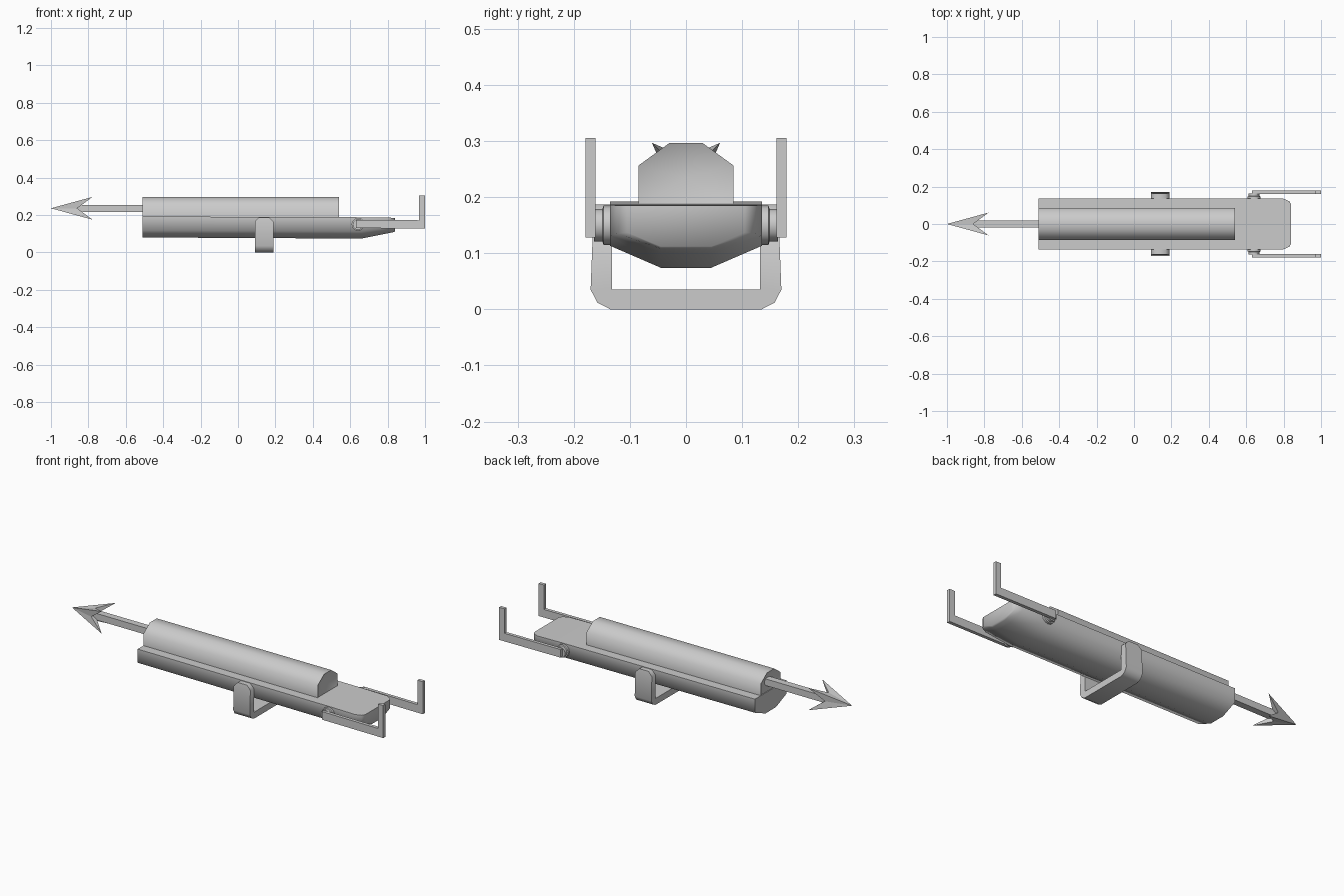
import bpy, bmesh, math

if "Cube" in bpy.data.objects:
    bpy.data.objects.remove(bpy.data.objects["Cube"])


def add_mesh(name, verts, faces, smooth=None):
    me = bpy.data.meshes.new(name)
    me.from_pydata(verts, [], faces)
    bm = bmesh.new()
    bm.from_mesh(me)
    bmesh.ops.recalc_face_normals(bm, faces=bm.faces)
    bm.to_mesh(me)
    bm.free()
    ob = bpy.data.objects.new(name, me)
    bpy.context.collection.objects.link(ob)
    if smooth:
        bpy.ops.object.select_all(action='DESELECT')
        ob.select_set(True)
        bpy.context.view_layer.objects.active = ob
        bpy.ops.object.shade_smooth_by_angle(angle=math.radians(smooth))
    return ob


def loft(name, rings, smooth=None, centres=None):
    """Skin equal-length rings; caps are flat, or fans to the given centres."""
    n = len(rings[0])
    verts = [p for r in rings for p in r]
    faces = [(a * n + i, a * n + (i + 1) % n, (a + 1) * n + (i + 1) % n, (a + 1) * n + i)
             for a in range(len(rings) - 1) for i in range(n)]
    for k, start in enumerate((0, (len(rings) - 1) * n)):
        if centres:
            c = len(verts)
            verts.append(centres[k])
            faces += [(start + i, start + (i + 1) % n, c) for i in range(n)]
        else:
            faces.append(tuple(range(start, start + n)))
    return add_mesh(name, verts, faces, smooth)


def mirrored(half):
    return half + [(-y, z) for y, z in reversed(half)]


# Lower trough body, tapering upward at the rear
def body_ring(x, top, side, bottom, w, wb):
    return [(x, y, z) for y, z in mirrored([(w, top), (w, side), (wb, bottom)])]


loft("lower_body", [body_ring(-0.51, 0.192, 0.118, 0.080, 0.135, 0.045),
                    body_ring(0.66, 0.188, 0.113, 0.074, 0.135, 0.045),
                    body_ring(0.80, 0.186, 0.131, 0.102, 0.135, 0.045),
                    body_ring(0.83, 0.185, 0.135, 0.108, 0.122, 0.045),
                    body_ring(0.84, 0.185, 0.137, 0.112, 0.105, 0.045)], 70)

# Upper barrel with shallow dished ends
section = mirrored([(0.03, 0.296), (0.085, 0.256), (0.085, 0.185)])
loft("barrel", [[(x, y, z) for y, z in section] for x in (-0.51, 0.54)], 70,
     [(-0.48, 0, 0.235), (0.51, 0, 0.235)])

# U-shaped carrying bracket: inner y,z / outer y,z / half width in x
half = [(0.132, 0.187, 0.162, 0.187, 0.028), (0.132, 0.165, 0.165, 0.165, 0.05),
        (0.132, 0.04, 0.170, 0.035, 0.05), (0.132, 0.035, 0.158, 0.012, 0.05),
        (0.128, 0.035, 0.135, 0.0, 0.05)]
path = half + [(-a, b, -c, d, w) for a, b, c, d, w in reversed(half)]
loft("bracket", [[(0.14 - w, a, b), (0.14 + w, a, b), (0.14 + w, c, d), (0.14 - w, c, d)]
                 for a, b, c, d, w in path], 50)

# Rear handles and their pivots, on both sides
outline = [(0.63, 0.13), (1.0, 0.128), (1.0, 0.305), (0.968, 0.305), (0.968, 0.172), (0.63, 0.174)]
for s, side in ((1, "left"), (-1, "right")):
    loft("handle_" + side, [[(x, s * y, z) for x, z in outline] for y in (0.161, 0.179)])
    rings = []
    for y, r in ((0.13, 0.035), (0.147, 0.035), (0.149, 0.029), (0.164, 0.029)):
        rings.append([(0.642 + r * math.cos(t * math.pi / 6), s * y,
                       0.15 + r * math.sin(t * math.pi / 6)) for t in range(12)])
    loft("pivot_" + side, rings, 40)

# Harpoon shaft
loft("harpoon_shaft", [[(x, y, z) for y, z in mirrored([(0.018, 0.253), (0.018, 0.217)])]
                       for x in (-0.88, -0.47)])

# Four-barbed harpoon head with notches between the barbs
verts = [(-1.0, 0, 0.236), (-0.86, 0, 0.236)]
for i in range(8):
    a = math.pi / 4 * (i + 1)
    x, r = (-0.778, 0.086) if i % 2 == 0 else (-0.86, 0.034)
    verts.append((x, r * math.cos(a), 0.236 + r * math.sin(a)))
faces = []
for i in range(8):
    j = (i + 1) % 8
    faces += [(0, 2 + i, 2 + j), (1, 2 + j, 2 + i)]
add_mesh("harpoon_head", verts, faces)
